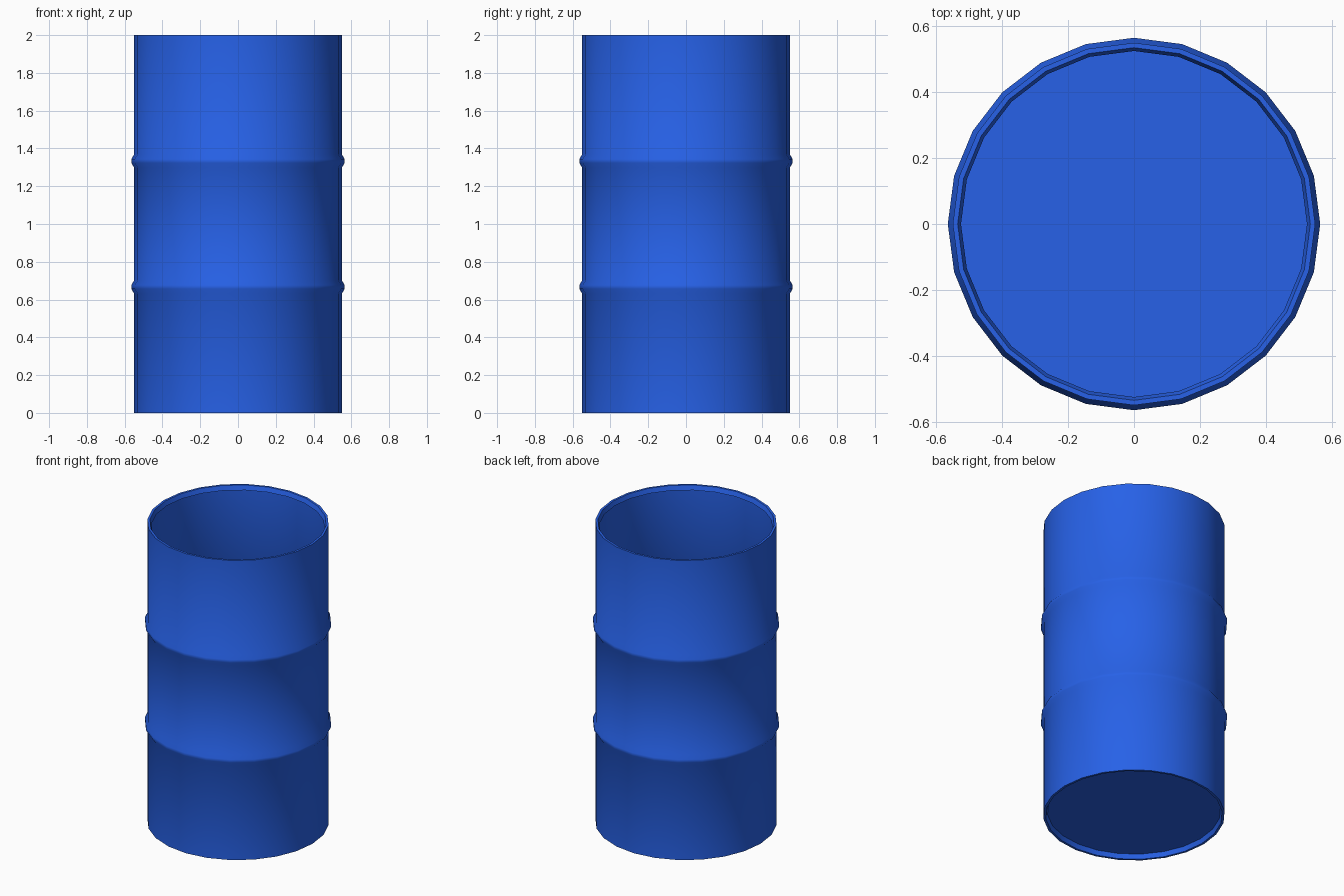
import bpy, bmesh, math

if "Cube" in bpy.data.objects:
    bpy.data.objects.remove(bpy.data.objects["Cube"])

SIDES = 24
blue = bpy.data.materials.new("blue_paint")
blue.diffuse_color = (0.02, 0.12, 0.8, 1)
blue.use_nodes = True
blue.node_tree.nodes["Principled BSDF"].inputs["Base Color"].default_value = blue.diffuse_color

# Half-profile (radius, z): recessed base, lower lip, ribbed wall, upper lip
profile = [(0.525, 0.03), (0.535, 0.0), (0.55, 0.0)]
for z in (2 / 3, 4 / 3):
    profile += [(0.55, z - 0.035), (0.565, z - 0.01), (0.565, z + 0.01), (0.55, z + 0.035)]
profile += [(0.55, 2.0), (0.535, 2.0), (0.525, 1.97)]

# Revolve the profile into an open-topped thin shell
bm = bmesh.new()
rings = []
for r, z in profile:
    rings.append([bm.verts.new((r * math.cos(2 * math.pi * i / SIDES),
                                r * math.sin(2 * math.pi * i / SIDES), z))
                  for i in range(SIDES)])
for a, b in zip(rings, rings[1:]):
    for i in range(SIDES):
        j = (i + 1) % SIDES
        bm.faces.new((a[i], a[j], b[j], b[i]))

# Recessed base disc, facing down
bm.faces.new(rings[0][::-1])

mesh = bpy.data.meshes.new("barrel_shell")
bm.to_mesh(mesh)
bm.free()
mesh.materials.append(blue)
barrel = bpy.data.objects.new("barrel_shell", mesh)
bpy.context.collection.objects.link(barrel)

# Smooth wall with crisp lips
bpy.context.view_layer.objects.active = barrel
barrel.select_set(True)
bpy.ops.object.shade_smooth_by_angle(angle=math.radians(40))
